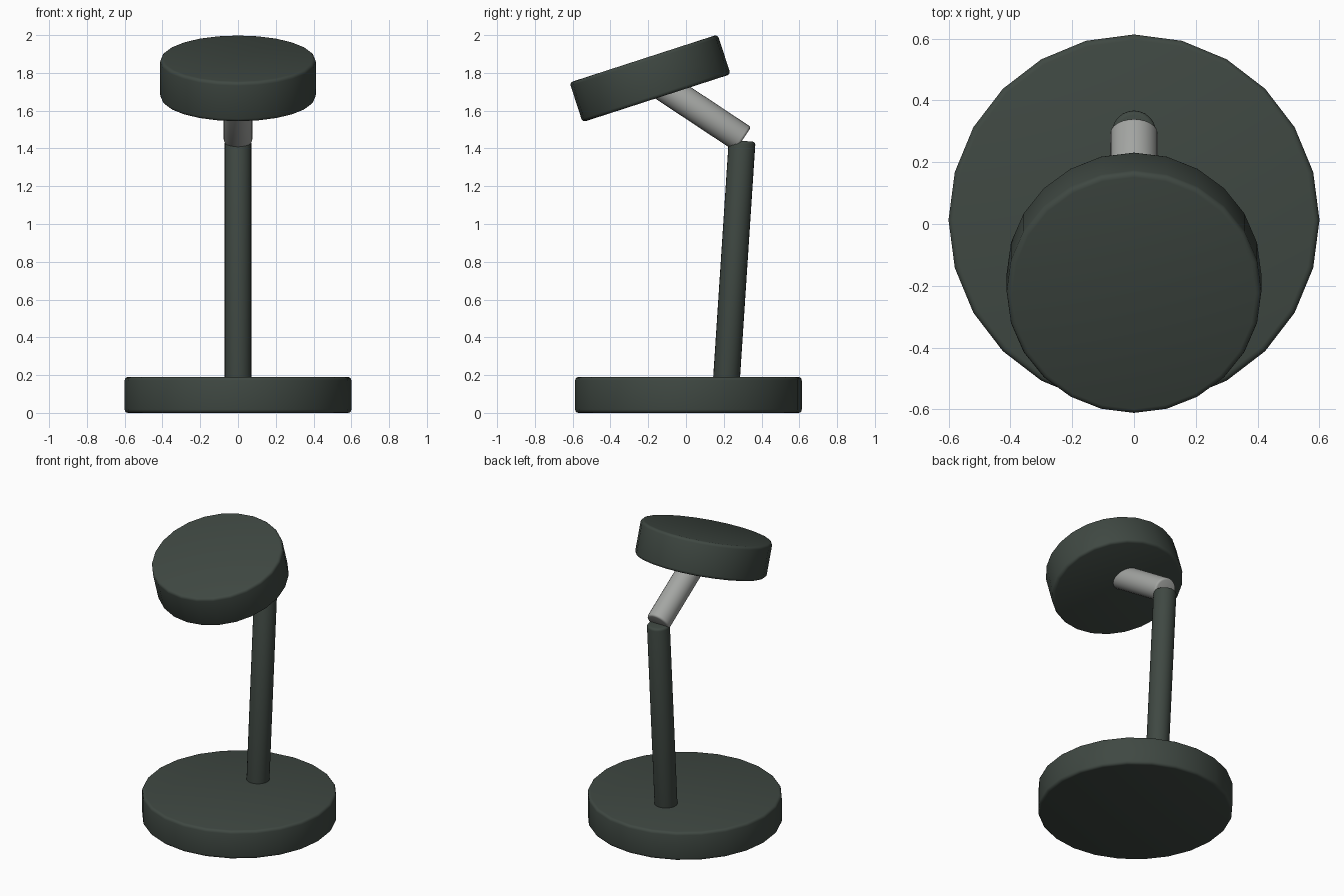
import bpy
from mathutils import Vector

if "Cube" in bpy.data.objects:
    bpy.data.objects.remove(bpy.data.objects["Cube"])


def material(name, rgb):
    m = bpy.data.materials.new(name)
    m.diffuse_color = (*rgb, 1)
    m.use_nodes = True
    m.node_tree.nodes["Principled BSDF"].inputs["Base Color"].default_value = m.diffuse_color
    return m


dark = material("dark green grey", (0.05, 0.065, 0.055))
light = material("light grey", (0.37, 0.38, 0.365))


def rod(name, start, end, radius, bevel, mat, sides=24):
    """Bevelled cylinder running between two (y, z) points on the x = 0 plane."""
    a, b = Vector((0, *start)), Vector((0, *end))
    axis = b - a
    bpy.ops.mesh.primitive_cylinder_add(vertices=sides, radius=radius, depth=axis.length,
                                        location=(a + b) / 2)
    ob = bpy.context.object
    ob.name = name
    ob.rotation_mode = 'QUATERNION'
    ob.rotation_quaternion = Vector((0, 0, 1)).rotation_difference(axis)
    ob.data.materials.append(mat)
    # soften only the rims
    mod = ob.modifiers.new("rim", 'BEVEL')
    mod.width = bevel
    mod.segments = 3
    mod.limit_method = 'ANGLE'
    mod.angle_limit = 1.0
    bpy.ops.object.modifier_apply(modifier=mod.name)
    bpy.ops.object.shade_smooth_by_angle(angle=0.7)
    return ob


# round foot
rod("base", (0.013, 0.0), (0.013, 0.19), 0.60, 0.018, dark)
# leaning post
rod("stem", (0.208, 0.08), (0.297, 1.44), 0.071, 0.015, dark)
# short tilted arm
rod("arm", (-0.15, 1.748), (0.302, 1.449), 0.077, 0.013, light)
# tilted disc head
rod("head", (-0.156, 1.666), (-0.224, 1.876), 0.412, 0.018, dark)
